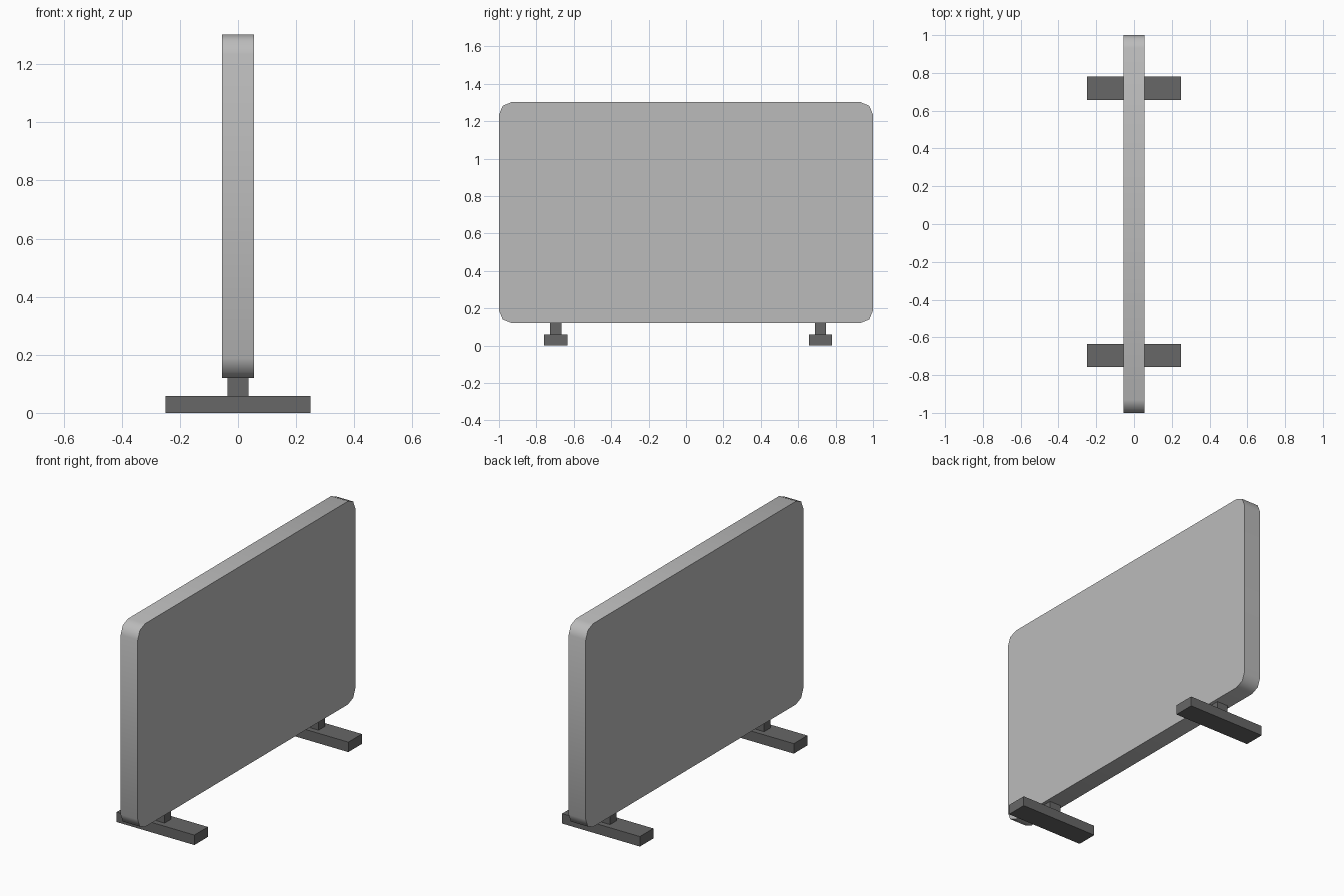
import bpy, bmesh, math

if "Cube" in bpy.data.objects:
    bpy.data.objects.remove(bpy.data.objects["Cube"])


def material(name, value):
    m = bpy.data.materials.new(name)
    m.diffuse_color = (value, value, value, 1)
    m.use_nodes = True
    m.node_tree.nodes["Principled BSDF"].inputs["Base Color"].default_value = m.diffuse_color
    return m


light_grey = material("light grey", 0.50)
dark_grey = material("dark grey", 0.135)


def finish(bm, name, mat):
    bmesh.ops.recalc_face_normals(bm, faces=bm.faces[:])
    mesh = bpy.data.meshes.new(name)
    bm.to_mesh(mesh)
    bm.free()
    mesh.materials.append(mat)
    ob = bpy.data.objects.new(name, mesh)
    bpy.context.collection.objects.link(ob)
    return ob


def cube(lo, hi):
    bm = bmesh.new()
    bmesh.ops.create_cube(bm, size=1)
    for v in bm.verts:
        v.co = [(lo[i] + hi[i]) / 2 + v.co[i] * (hi[i] - lo[i]) for i in range(3)]
    return bm


# Screen panel: slab with rounded corners, two facets per corner
bm = cube((-0.055, -1, 0.12), (0.055, 1, 1.302))
corners = [e for e in bm.edges if abs(e.verts[0].co.x - e.verts[1].co.x) > 0.1]
bmesh.ops.bevel(bm, geom=corners, offset=0.068, offset_type='OFFSET',
                segments=2, profile=0.5, affect='EDGES')
panel = finish(bm, "screen_panel", light_grey)
bpy.ops.object.select_all(action='DESELECT')
panel.select_set(True)
bpy.context.view_layer.objects.active = panel
bpy.ops.object.shade_smooth_by_angle(angle=math.radians(50))

# Two floor feet, each with a short post up to the panel
for side, y in (("left", -0.696), ("right", 0.719)):
    finish(cube((-0.25, y - 0.062, 0), (0.25, y + 0.062, 0.058)),
           side + "_foot", dark_grey)
    finish(cube((-0.036, y - 0.03, 0.058), (0.036, y + 0.03, 0.12)),
           side + "_post", dark_grey)
